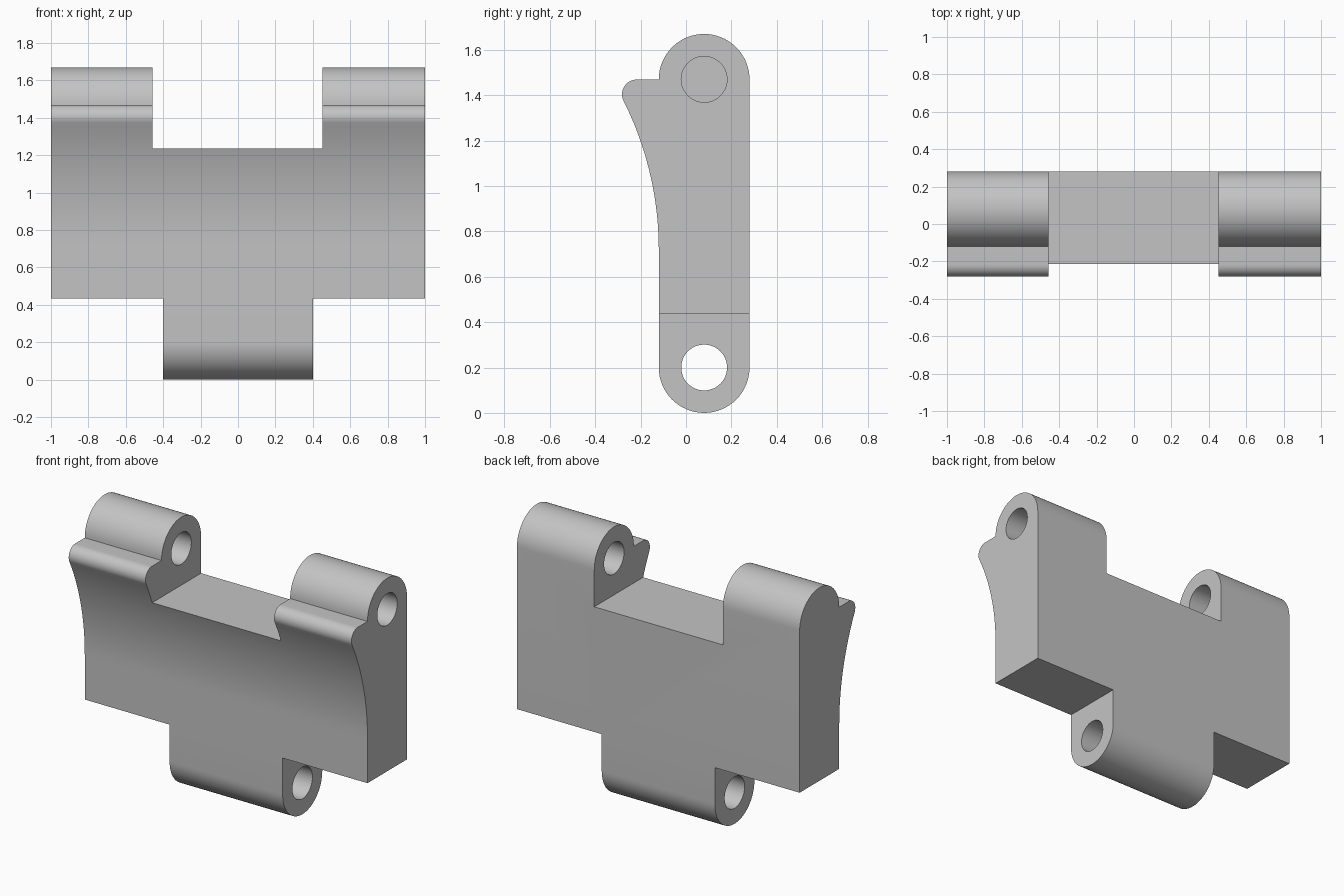
import bpy
import bmesh
from math import sin, cos, radians, asin, degrees

cube = bpy.data.objects.get("Cube")
if cube:
    bpy.data.objects.remove(cube, do_unlink=True)

# Main dimensions: knuckle centre, radii and heights
PIN_Y, LOW_Z, TOP_Z = 0.08, 0.2, 1.47
KNUCKLE_R, HOLE_R = 0.2, 0.101


def arc(cy, cz, r, start, end, steps):
    """Points on a circle in the y-z plane, angles in degrees."""
    angles = [radians(start + (end - start) * i / steps) for i in range(steps + 1)]
    return [(cy + r * cos(a), cz + r * sin(a)) for a in angles]


def prism(name, profile, x0, x1):
    """Extrude a closed y-z profile from x0 to x1."""
    bm = bmesh.new()
    face = bm.faces.new([bm.verts.new((x0, y, z)) for y, z in profile])
    grown = bmesh.ops.extrude_face_region(bm, geom=[face])["geom"]
    verts = [v for v in grown if isinstance(v, bmesh.types.BMVert)]
    bmesh.ops.translate(bm, verts=verts, vec=(x1 - x0, 0, 0))
    bmesh.ops.recalc_face_normals(bm, faces=bm.faces)
    mesh = bpy.data.meshes.new(name)
    bm.to_mesh(mesh)
    bm.free()
    obj = bpy.data.objects.new(name, mesh)
    bpy.context.collection.objects.link(obj)
    return obj


def box_profile(z0, z1):
    return [(-1, z0), (1, z0), (1, z1), (-1, z1)]


def hole_profile(z):
    return arc(PIN_Y, z, HOLE_R, 0, 360, 48)[:-1]


# Side profile: round ends, straight back, concave front and finger lip
front_y = PIN_Y - KNUCKLE_R
curve_z, curve_r, rise = 0.72, 1.46, 0.655
tilt = degrees(asin(rise / curve_r))
lip_r = 0.065
curve_cy = front_y - curve_r
lip_y = curve_cy + (curve_r + lip_r) * cos(radians(tilt))
lip_z = curve_z + (curve_r + lip_r) * sin(radians(tilt))

profile = arc(PIN_Y, LOW_Z, KNUCKLE_R, 0, -180, 32)
profile += arc(curve_cy, curve_z, curve_r, 0, tilt, 24)
profile += arc(lip_y, lip_z, lip_r, 180 + tilt, 90, 16)[1:]
profile += [(front_y, lip_z + lip_r)]
profile += arc(PIN_Y, TOP_Z, KNUCKLE_R, 180, 0, 32)[1:]
body = prism("hinge_body", profile, -1, 1)

# Cutters: gap between upper arms, corners beside lower tab, pin holes
cutters = [
    prism("upper_gap", box_profile(1.235, 2), -0.457, 0.453),
    prism("left_corner", box_profile(-0.5, 0.435), 0.4, 1.5),
    prism("right_corner", box_profile(-0.5, 0.435), -1.5, -0.4),
    prism("lower_pin_hole", hole_profile(LOW_Z), -0.7, 0.7),
    # The hole in the arm at -x stops short of the outer face
    prism("upper_pin_hole", hole_profile(TOP_Z), -0.9, 1.3),
]

bpy.ops.object.select_all(action="DESELECT")
bpy.context.view_layer.objects.active = body
body.select_set(True)
for cutter in cutters:
    cutter.hide_render = True
    cut = body.modifiers.new(cutter.name, "BOOLEAN")
    cut.operation = "DIFFERENCE"
    cut.solver = "EXACT"
    cut.object = cutter
    bpy.ops.object.modifier_apply(modifier=cut.name)
    bpy.data.objects.remove(cutter, do_unlink=True)

# Plain grey plastic
grey = bpy.data.materials.new("plain_grey")
grey.use_nodes = True
colour = (0.55, 0.55, 0.55, 1)
grey.diffuse_color = colour
grey.node_tree.nodes["Principled BSDF"].inputs["Base Color"].default_value = colour
body.data.materials.clear()
body.data.materials.append(grey)

bpy.ops.object.shade_smooth_by_angle(angle=radians(30))
